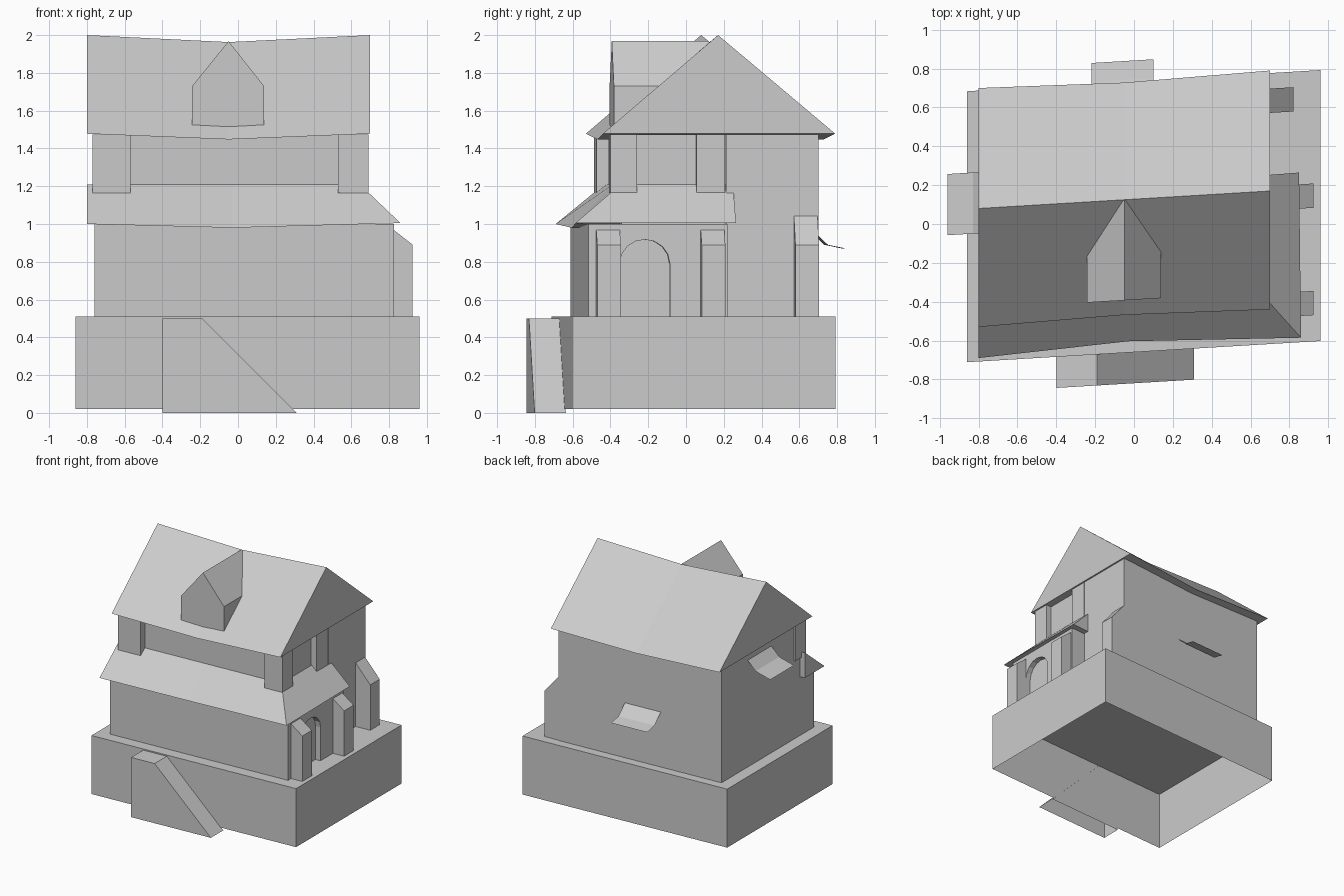
import bpy, bmesh, math
from mathutils import Vector

if "Cube" in bpy.data.objects:
    bpy.data.objects.remove(bpy.data.objects["Cube"])

SHEAR = 0.06  # the whole house is slightly skewed in plan


def loft(name, sections, caps=True, closed=True, open_bottom=False):
    """Join equal-length point sections into a skin, then skew it."""
    bm = bmesh.new()
    rows = [[bm.verts.new((x, y + SHEAR * x, z)) for x, y, z in s] for s in sections]
    n = len(rows[0])
    for a, b in zip(rows, rows[1:]):
        for i in range(n if closed else n - 1):
            j = (i + 1) % n
            bm.faces.new((a[i], a[j], b[j], b[i]))
    if caps:
        bm.faces.new(rows[0][::-1])
        bm.faces.new(rows[-1])
    bmesh.ops.recalc_face_normals(bm, faces=bm.faces[:])
    if open_bottom:
        low = min(v.co.z for v in bm.verts) + 1e-4
        bmesh.ops.delete(bm, geom=[f for f in bm.faces if all(v.co.z < low for v in f.verts)],
                         context='FACES_ONLY')
    me = bpy.data.meshes.new(name)
    bm.to_mesh(me)
    bm.free()
    ob = bpy.data.objects.new(name, me)
    bpy.context.collection.objects.link(ob)
    return ob


def plan(name, pts, z0, z1, **kw):
    return loft(name, [[(x, y, z) for x, y in pts] for z in (z0, z1)], **kw)


def box(name, x0, x1, y0, y1, z0, z1, **kw):
    return plan(name, [(x0, y0), (x1, y0), (x1, y1), (x0, y1)], z0, z1, **kw)


def along_y(name, pts, y0, y1, **kw):
    return loft(name, [[(x, y, z) for x, z in pts] for y in (y0, y1)], **kw)


def along_x(name, pts, x0, x1, **kw):
    return loft(name, [[(x, y, z) for y, z in pts] for x in (x0, x1)], **kw)


# Hollow foundation, open underneath
box("foundation", -0.86, 0.96, -0.66, 0.735, 0.02, 0.51, open_bottom=True)

# Stair ramp with landing
along_y("stair", [(-0.40, 0), (0.31, 0), (-0.19, 0.50), (-0.40, 0.50)],
        -0.82, -0.655, open_bottom=True)

# Ground floor block with arched doorway recess
ground = box("ground_floor", -0.76, 0.825, -0.565, 0.17, 0.51, 1.0)
arch = [(-0.40, 0.45), (-0.135, 0.45)]
for i in range(9):
    t = math.pi * i / 8
    arch.append((-0.2675 + 0.1325 * math.cos(t), 0.79 + 0.128 * math.sin(t)))
cutter = along_x("door_cutter", arch, 0.78, 0.90)
cutter.hide_render = True
cutter.hide_set(True)
mod = ground.modifiers.new("doorway", 'BOOLEAN')
mod.operation = 'DIFFERENCE'
mod.solver = 'EXACT'
mod.object = cutter

# Main walls, recessed at the upper front and right
plan("main_walls", [(-0.76, -0.38), (0.64, -0.38), (0.64, 0.17), (0.69, 0.17),
                    (0.69, 0.66), (-0.76, 0.66)], 0.51, 1.475, caps=False)

# Upper corner pillars
for x0, x1, y0, y1, z in ((-0.77, -0.57, -0.44, -0.30, 1.165),
                          (0.53, 0.69, -0.44, -0.30, 1.165),
                          (0.55, 0.69, 0.015, 0.165, 1.15)):
    box("upper_pillar", x0, x1, y0, y1, z, 1.475)

# Sloped buttresses on the right side
for xi, xo, zi, y in ((0.81, 0.925, 0.98, -0.525), (0.81, 0.925, 0.98, 0.028),
                      (0.68, 0.82, 1.055, 0.53)):
    along_y("buttress", [(xi, 0.51), (xo, 0.51), (xo, 0.89), (xi, zi)], y, y + 0.125)

# Skirt roof around front and right: outer eave, inner top, inner bottom
loft("skirt_roof", [
    [(-0.80, -0.642, 1.0), (-0.80, -0.385, 1.21), (-0.80, -0.385, 1.0)],
    [(-0.03, -0.602, 0.98), (-0.03, -0.385, 1.21), (-0.03, -0.385, 0.98)],
    [(0.86, -0.637, 1.005), (0.645, -0.385, 1.21), (0.645, -0.385, 1.005)],
    [(0.85, 0.214, 1.005), (0.645, 0.21, 1.21), (0.645, 0.21, 1.005)],
])

# Main gable roof, sagging in the middle
loft("main_roof", [
    [(x, -0.482 + d, z0), (x, 0.128, z1), (x, 0.748 - d, z0)]
    for x, d, z0, z1 in ((-0.80, 0, 1.478, 2.0), (-0.05, 0.017, 1.448, 1.963), (0.70, 0, 1.478, 2.0))
])

# Dormer
along_y("dormer", [(-0.243, 1.525), (-0.05, 1.515), (0.138, 1.525), (0.138, 1.73),
                   (-0.05, 1.968), (-0.243, 1.73)], -0.39, 0.125)

# Thin window awnings on the back and left walls
along_x("back_awning", [(0.655, 0.975), (0.745, 0.89), (0.842, 0.87)], -0.22, 0.10,
        caps=False, closed=False)
along_y("left_awning", [(-0.755, 1.41), (-0.83, 1.33), (-0.96, 1.29)], 0.0, 0.315,
        caps=False, closed=False)
